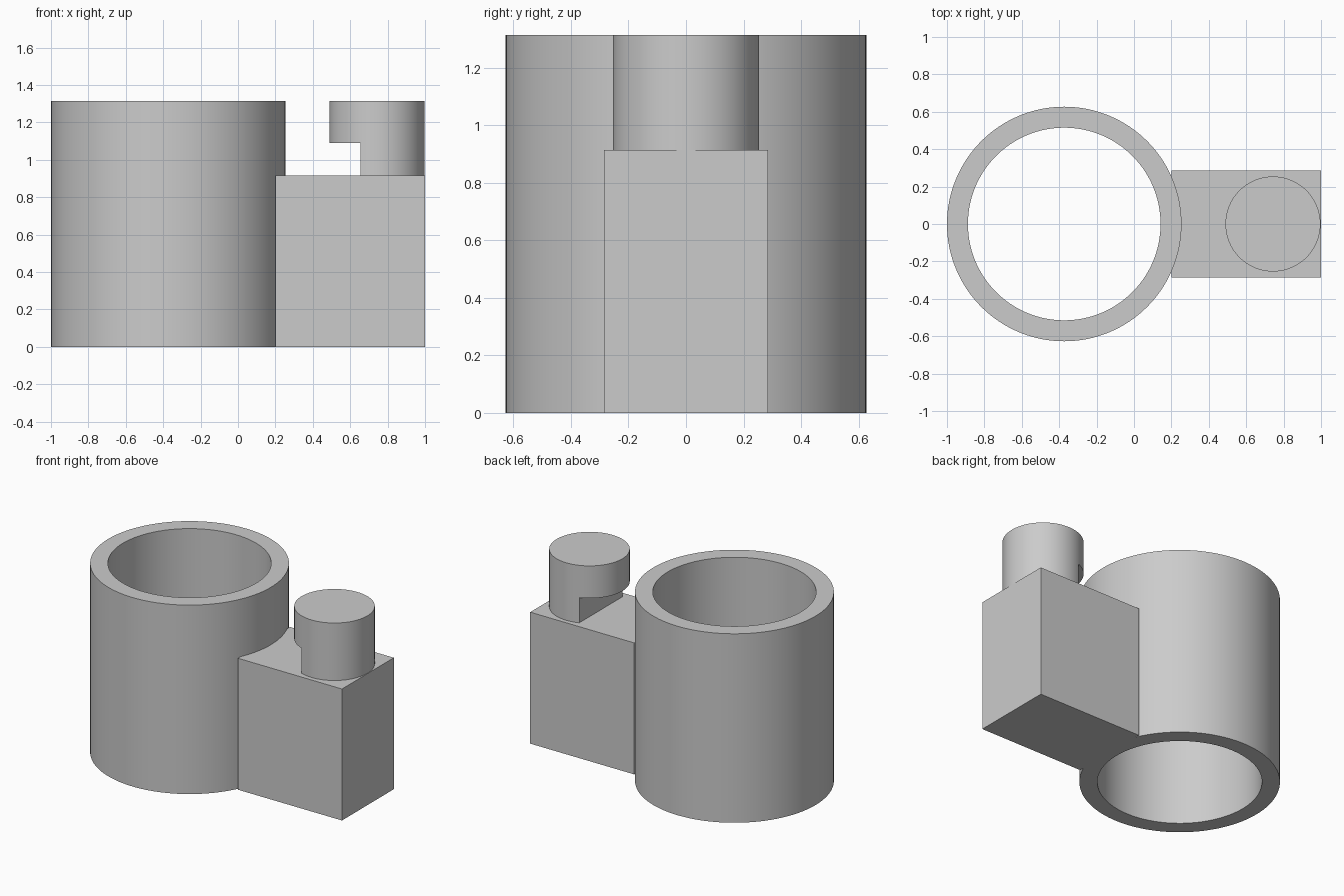
import bpy, bmesh
from math import radians

if "Cube" in bpy.data.objects:
    bpy.data.objects.remove(bpy.data.objects["Cube"], do_unlink=True)

RING_X, RING_R, BORE_R = -0.373, 0.627, 0.515
PIN_X, PIN_R = 0.743, 0.254
HEIGHT, BLOCK_H, NOTCH_H = 1.315, 0.915, 1.09

gray = bpy.data.materials.new("light_gray")
gray.use_nodes = True
color = (0.6, 0.6, 0.6, 1)
gray.diffuse_color = color
gray.node_tree.nodes["Principled BSDF"].inputs["Base Color"].default_value = color


def cylinder(name, x, radius, z0, z1):
    bpy.ops.mesh.primitive_cylinder_add(
        vertices=128, radius=radius, depth=z1 - z0, location=(x, 0, (z0 + z1) / 2))
    return finish(name)


def box(name, x0, x1, half_y, z0, z1):
    bpy.ops.mesh.primitive_cube_add(size=1, location=((x0 + x1) / 2, 0, (z0 + z1) / 2))
    bpy.context.object.scale = (x1 - x0, 2 * half_y, z1 - z0)
    bpy.ops.object.transform_apply(location=False, rotation=False, scale=True)
    return finish(name)


def finish(name):
    obj = bpy.context.object
    obj.name = obj.data.name = name
    obj.data.materials.append(gray)
    return obj


def cut(obj, cutter):
    mod = obj.modifiers.new("cut", 'BOOLEAN')
    mod.operation, mod.solver, mod.object = 'DIFFERENCE', 'EXACT', cutter
    bpy.ops.object.select_all(action='DESELECT')
    obj.select_set(True)
    bpy.context.view_layer.objects.active = obj
    bpy.ops.object.modifier_apply(modifier=mod.name)
    bpy.data.objects.remove(cutter, do_unlink=True)
    bpy.ops.object.shade_smooth_by_angle(angle=radians(30))


# Open tube
tube = cylinder("tube", RING_X, RING_R, 0, HEIGHT)
cut(tube, cylinder("bore_cutter", RING_X, BORE_R, -0.1, HEIGHT + 0.1))

# Side block, hollowed to fit the tube wall
block = box("side_block", 0.2, 1.0, 0.285, 0, BLOCK_H)
cut(block, cylinder("tube_clearance_cutter", RING_X, RING_R - 0.003, -0.1, HEIGHT))

# Round post with a notch facing the tube
post = cylinder("notched_post", PIN_X, PIN_R, BLOCK_H, HEIGHT)
cut(post, box("notch_cutter", 0.4, 0.655, 0.4, BLOCK_H - 0.1, NOTCH_H))
